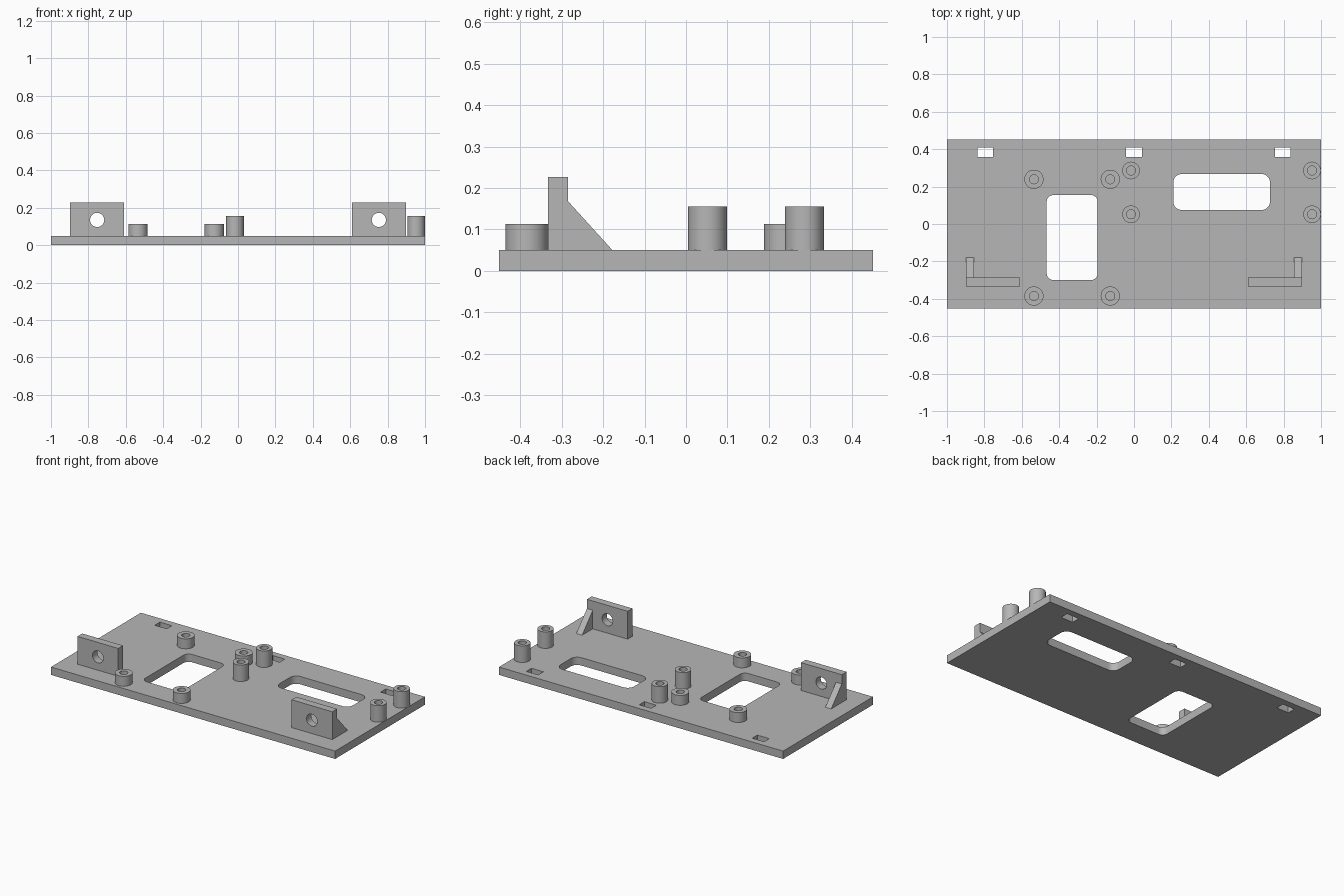
import bpy, bmesh, math
from mathutils import Vector

cube = bpy.data.objects.get("Cube")
if cube:
    bpy.data.objects.remove(cube, do_unlink=True)

grey = bpy.data.materials.new("plain grey")
grey.use_nodes = True
shade = (0.47, 0.47, 0.47, 1)
grey.diffuse_color = shade
grey.node_tree.nodes["Principled BSDF"].inputs["Base Color"].default_value = shade

THICK = 0.05


def finish(bm, name):
    bmesh.ops.recalc_face_normals(bm, faces=bm.faces)
    mesh = bpy.data.meshes.new(name)
    bm.to_mesh(mesh)
    bm.free()
    mesh.materials.append(grey)
    obj = bpy.data.objects.new(name, mesh)
    bpy.context.collection.objects.link(obj)
    return obj


def prism(name, points, direction):
    """Extrude a closed outline of 3D points along a direction."""
    bm = bmesh.new()
    face = bm.faces.new([bm.verts.new(p) for p in points])
    ext = bmesh.ops.extrude_face_region(bm, geom=[face])
    moved = [v for v in ext["geom"] if isinstance(v, bmesh.types.BMVert)]
    bmesh.ops.translate(bm, verts=moved, vec=Vector(direction))
    return finish(bm, name)


def rounded(x0, x1, y0, y1, r, steps=8):
    """Outline of a rectangle with rounded corners."""
    corners = [(x1 - r, y1 - r), (x0 + r, y1 - r), (x0 + r, y0 + r), (x1 - r, y0 + r)]
    out = []
    for i, (cx, cy) in enumerate(corners):
        for s in range(steps + 1 if r else 1):
            a = math.pi / 2 * (i + s / steps)
            out.append((cx + r * math.cos(a), cy + r * math.sin(a)))
    return out


def box(name, x0, x1, y0, y1, z0, z1):
    outline = [(x, y, z0) for x, y in rounded(x0, x1, y0, y1, 0)]
    return prism(name, outline, (0, 0, z1 - z0))


def smooth(obj):
    bpy.ops.object.select_all(action="DESELECT")
    obj.select_set(True)
    bpy.context.view_layer.objects.active = obj
    bpy.ops.object.shade_smooth_by_angle(angle=math.radians(35))


def cut(obj, cutters):
    """Subtract the cutters, then discard them."""
    bpy.context.view_layer.objects.active = obj
    for c in cutters:
        c.hide_render = True
        mod = obj.modifiers.new("cut", "BOOLEAN")
        mod.operation, mod.solver, mod.object = "DIFFERENCE", "EXACT", c
        bpy.ops.object.modifier_apply(modifier=mod.name)
        bpy.data.objects.remove(c, do_unlink=True)
    smooth(obj)


def standoff(name, x, y, radius, top, bore=0.024, sides=48):
    """Hollow round post, sunk slightly into the plate."""
    base = THICK - 0.02
    profile = [(bore, base), (bore, top), (radius, top), (radius, base)]
    bm = bmesh.new()
    rings = []
    for i in range(sides):
        a = math.tau * i / sides
        rings.append([bm.verts.new((x + r * math.cos(a), y + r * math.sin(a), z))
                      for r, z in profile])
    for i in range(sides):
        a, b = rings[i], rings[(i + 1) % sides]
        for j in range(4):
            k = (j + 1) % 4
            bm.faces.new((a[j], b[j], b[k], a[k]))
    smooth(finish(bm, name))


# Base plate with two rounded windows and three tie slots
plate = box("base_plate", -1, 1, -0.452, 0.452, 0, THICK)
openings = [(-0.467, -0.194, -0.3, 0.155, 0.037), (0.21, 0.727, 0.075, 0.267, 0.045)]
openings += [(x - 0.042, x + 0.042, 0.358, 0.41, 0) for x in (-0.795, 0, 0.795)]
cut(plate, [prism("window_cutter", [(x, y, -0.1) for x, y in rounded(*o)], (0, 0, 0.3))
            for o in openings])

# Short standoffs around the square window, tall ones around the slot
for i, x in enumerate((-0.535, -0.127)):
    for j, y in enumerate((-0.385, 0.239)):
        standoff(f"short_standoff_{i}{j}", x, y, 0.051, 0.113)
for i, x in enumerate((-0.016, 0.952)):
    for j, y in enumerate((0.052, 0.286)):
        standoff(f"tall_standoff_{i}{j}", x, y, 0.047, 0.155)

# Mirrored front brackets: drilled upright and sloping rib
for side, s in (("right", -1), ("left", 1)):
    x_in, x_out = sorted((s * 0.61, s * 0.897))
    upright = box(f"{side}_bracket", x_in, x_out, -0.333, -0.285, THICK - 0.01, 0.227)
    hole = [(s * 0.753 + 0.038 * math.cos(math.tau * i / 40), -0.5,
             0.135 + 0.038 * math.sin(math.tau * i / 40)) for i in range(40)]
    cut(upright, [prism("hole_cutter", hole, (0, 0.4, 0))])
    rib = [(-0.287, THICK - 0.01), (-0.287, 0.17), (-0.285, 0.168),
           (-0.178, THICK), (-0.178, THICK - 0.01)]
    prism(f"{side}_bracket_rib", [(s * 0.897, y, z) for y, z in rib], (-s * 0.041, 0, 0))
